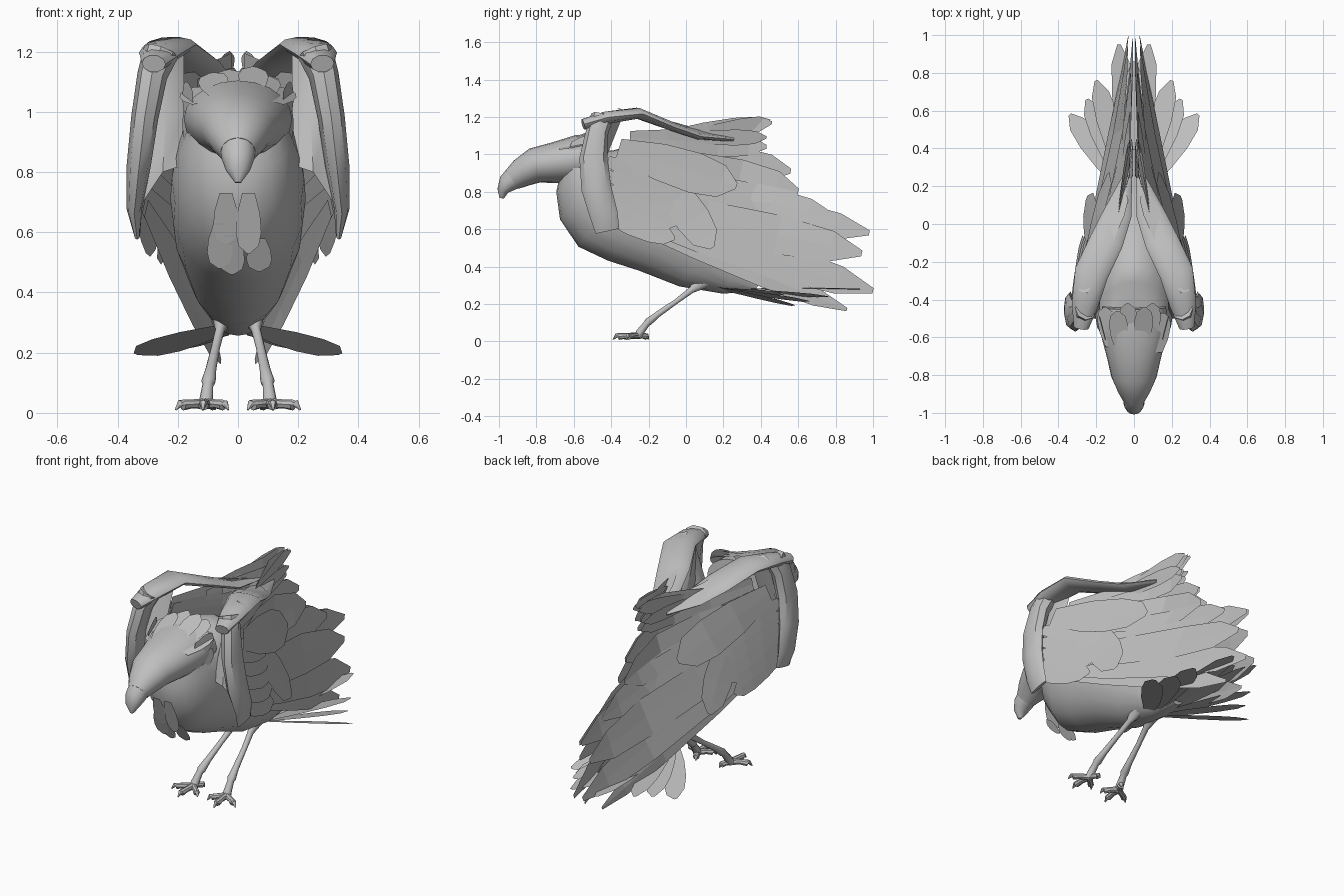
import bpy, bmesh, math
from mathutils import Vector

cube = bpy.data.objects.get("Cube")
if cube:
    bpy.data.objects.remove(cube)

grey = bpy.data.materials.new("plumage grey")
grey.use_nodes = True
colour = (0.52, 0.52, 0.52, 1)
grey.diffuse_color = colour
grey.node_tree.nodes["Principled BSDF"].inputs["Base Color"].default_value = colour
grey.node_tree.nodes["Principled BSDF"].inputs["Roughness"].default_value = 0.8


def finish(name, bm, smooth=True, angle=40):
    mesh = bpy.data.meshes.new(name)
    bm.to_mesh(mesh)
    bm.free()
    mesh.materials.append(grey)
    ob = bpy.data.objects.new(name, mesh)
    bpy.context.collection.objects.link(ob)
    if smooth:
        bpy.ops.object.select_all(action='DESELECT')
        ob.select_set(True)
        bpy.context.view_layer.objects.active = ob
        bpy.ops.object.shade_smooth_by_angle(angle=math.radians(angle))
    return ob


def add_loft(bm, rings, sides=16, s=1):
    """Elliptical rings (x, y, z, half width, half height) across a path."""
    pts = [Vector((s * r[0], r[1], r[2])) for r in rings]
    loops = []
    for i, r in enumerate(rings):
        t = (pts[min(i + 1, len(pts) - 1)] - pts[max(i - 1, 0)]).normalized()
        u = (Vector((1, 0, 0)) - t * t.x).normalized()
        v = t.cross(u)
        loops.append([bm.verts.new(pts[i] + u * r[3] * math.cos(a) + v * r[4] * math.sin(a))
                      for a in (2 * math.pi * k / sides for k in range(sides))])
    faces = [bm.faces.new(loops[0]), bm.faces.new(loops[-1])]
    for a, b in zip(loops, loops[1:]):
        faces += [bm.faces.new((a[k], a[(k + 1) % sides], b[(k + 1) % sides], b[k]))
                  for k in range(sides)]
    bmesh.ops.recalc_face_normals(bm, faces=faces)


def loft(name, rings, sides=16, s=1):
    bm = bmesh.new()
    add_loft(bm, rings, sides, s)
    return finish(name, bm)


# Feather outline: position along the quill, share of full width
OUTLINE = ((0, .5), (.35, .9), (.65, 1), (.87, .8), (1, .15))


def add_feather(bm, base, tip, width, side, hint, place=lambda p: p):
    """Thin vane from base to tip; place() moves points onto a surface."""
    base, tip, side, hint = (Vector(v) for v in (base, tip, side, hint))
    rows = [[bm.verts.new(place(base.lerp(tip, t) + side * (width / 2 * w * c)))
             for c in (-1, 0, 1)] for t, w in OUTLINE]
    for a, b in zip(rows, rows[1:]):
        for c in (0, 1):
            f = bm.faces.new((a[c], a[c + 1], b[c + 1], b[c]))
            f.normal_update()
            if f.normal.dot(hint) < 0:
                f.normal_flip()


# Body, head and beak
loft("body", [(0, -.57, .96, .16, .12), (0, -.54, .91, .18, .19), (0, -.49, .85, .205, .27),
              (0, -.4, .78, .22, .325), (0, -.27, .71, .225, .315), (0, -.1, .62, .215, .285),
              (0, .1, .48, .165, .23), (0, .26, .36, .1, .125), (0, .38, .29, .04, .035)], 20)
loft("head", [(0, -.44, .99, .17, .12), (0, -.57, .975, .18, .13), (0, -.7, .955, .145, .11),
              (0, -.81, .94, .12, .095), (0, -.88, .90, .088, .078), (0, -.93, .865, .058, .06)], 20)
loft("beak", [(0, -.91, .88, .06, .064), (0, -.955, .845, .055, .052),
              (0, -.98, .805, .04, .03), (0, -.985, .765, .01, .012)], 12)

# Ruff behind the crown
bm = bmesh.new()
for x, z, y in ((-.14, 1.08, -.44), (-.08, 1.13, -.46), (-.03, 1.14, -.42),
                (.05, 1.15, -.44), (.09, 1.12, -.42), (.14, 1.08, -.47)):
    add_feather(bm, (x * .9, y - .21, 1.07 - x * x * 2), (x * 1.1, y, z), .1,
                (1, 0, -x * 2), (0, -.4, 1))
for s in (-1, 1):
    for i in range(2):
        add_feather(bm, (s * .15, -.62, 1.04 - i * .08), (s * .185, -.49, 1.05 - i * .09), .11,
                    (0, .3, 1), (s, 0, 0))
finish("nape_feathers", bm, False)

# Loose feathers on the breast
bm = bmesh.new()
for x, z, length in ((-.04, .73, .17), (.035, .73, .2), (-.06, .63, .15), (.07, .58, .11), (-.02, .59, .13)):
    y = -.70 + (.73 - z) * .35
    add_feather(bm, (x, y, z), (x, y + .06, z - length), .085, (1, 0, 0), (0, -1, 0))
finish("breast_feathers", bm, False)

# Tail fan: spread wide and drooping at the sides
bm = bmesh.new()
for x, y, z in ((.34, .58, .195), (.25, .66, .215), (.20, .76, .24), (.08, .95, .28)):
    for s in (-1, 1):
        d = Vector((x, y - .2, 0)).normalized()
        add_feather(bm, (s * x * .15, .19, .28), (s * x, y, z), .12,
                    (s * d.y, -d.x, x), (0, 0, 1))
add_feather(bm, (0, .2, .28), (0, .86, .29), .12, (1, 0, 0), (0, 0, 1))
finish("tail_feathers", bm, False)


def wing_x(y, z):
    """Half span of the folded wing sheet, leaning in towards its top edge."""
    bottom = .6 - .33 * (y + .4)
    top = 1.2 - .42 * (y + .4)
    t = min(max((z - bottom) / (top - bottom), 0), 1)
    low = .345 - .205 * (y + .5)
    high = max(.27 - .36 * (y + .45), .015)
    return max(low + (high - low) * t, .012)


# Base y, z, tip y, z and width, in the side plane
FLIGHT = ((-.4, .68, .86, .17, .12), (-.4, .71, 1.0, .27, .19), (-.35, .76, .94, .47, .21),
          (-.3, .84, .98, .58, .18), (-.3, .90, .8, .66, .18), (-.3, .98, .6, .80, .22),
          (-.3, 1.04, .56, .91, .18), (-.3, 1.09, .43, 1.04, .14),
          (-.1, 1.10, .46, 1.17, .10), (-.1, 1.08, .42, 1.09, .12))


def add_wing_feather(bm, s, f, lift, flare=0):
    y0, z0, y1, z1, w = f
    d = Vector((0, y1 - y0, z1 - z0)).normalized()

    def drape(p):
        x = wing_x(p.y, p.z) + lift + flare * (p.y - y0)
        return Vector((s * x, p.y, p.z))
    add_feather(bm, (0, y0, z0), (0, y1, z1), w, (0, -d.z, d.y), (s, 0, 0), drape)


for s, side in ((1, "left"), (-1, "right")):
    # Long flight feathers
    bm = bmesh.new()
    for i, f in enumerate(FLIGHT):
        add_wing_feather(bm, s, f, .008 * (i % 3) - .01)
    finish(side + "_flight_feathers", bm, False)

    # Rows of small coverts, then the large overlapping ones
    bm = bmesh.new()
    for i in range(5):
        z = .96 - i * .075
        add_wing_feather(bm, s, (-.42, z, -.02 - i * .01, z - .11, .12), .025 - .004 * i, .06)
    for f in ((-.36, 1.03, .27, .83, .22), (-.15, .93, .14, .50, .19)):
        add_wing_feather(bm, s, f, .03, .1)
    finish(side + "_coverts", bm, False)

    # Forearm along the front edge
    loft(side + "_forearm", [(.255, -.45, 1.2, .06, .06), (.285, -.475, 1.12, .05, .06),
                             (.31, -.495, .98, .045, .075), (.33, -.48, .82, .04, .08),
                             (.345, -.44, .68, .026, .075), (.335, -.42, .59, .01, .065)], 8, s)

    # Broad flat upper arm, sloping back until both sides meet
    loft(side + "_upper_arm", [(.28, -.55, 1.16, .04, .03), (.26, -.43, 1.195, .07, .035),
                               (.225, -.26, 1.22, .09, .03), (.145, -.09, 1.155, .09, .025),
                               (.085, .06, 1.10, .075, .02), (.035, .25, 1.08, .025, .012)], 10, s)

    # Skin between the shoulder and the arm
    bm = bmesh.new()
    skin = [[(.19, -.5, .82), (.18, -.42, 1.0), (.18, -.34, 1.2)],
            [(.25, -.5, .80), (.24, -.47, 1.0), (.24, -.40, 1.22)],
            [(.33, -.44, .68), (.30, -.47, .98), (.27, -.42, 1.2)]]
    grid = [[bm.verts.new((s * x, y, z)) for x, y, z in col] for col in skin]
    for a, b in zip(grid, grid[1:]):
        for k in (0, 1):
            quad = (a[k], b[k], b[k + 1], a[k + 1])
            bm.faces.new(quad if s > 0 else quad[::-1])
    finish(side + "_wing_skin", bm)

    # Feathers laid over the upper arm, and upright tips along the back
    bm = bmesh.new()
    for i in range(3):
        x, y = .27 - i * .045, -.36 + i * .1
        add_feather(bm, (s * x, y, 1.24 - i * .03), (s * max(x - .13, .02), y + .34, 1.15 - i * .025),
                    .1, (s * .9, .3, -.3), (0, 0, 1))
    for x, y, z in ((.012, .45, 1.18), (.02, .36, 1.12), (.03, .43, 1.09)):
        add_feather(bm, (s * .09, -.02, 1.09), (s * x, y, z), .09, (s * .15, .1, .95), (s, 0, 0))
    finish(side + "_shoulder_feathers", bm, False)

    # Leg
    loft(side + "_leg", [(.05, .10, .33, .04, .05), (.06, .03, .275, .016, .018),
                         (.075, -.05, .215, .015, .014), (.09, -.15, .145, .018, .017),
                         (.098, -.20, .105, .024, .022), (.10, -.21, .095, .018, .018),
                         (.105, -.245, .05, .022, .022), (.107, -.26, .025, .026, .02)], 10, s)

    # Foot: three front toes and one behind, each with a claw
    bm = bmesh.new()
    for dx, dy in ((-.075, -.07), (.01, -.13), (.1, -.06), (-.03, .06)):
        add_loft(bm, [(.107, -.26, .03, .02, .018), (.107 + dx * .45, -.26 + dy * .45, .03, .016, .015),
                      (.107 + dx * .75, -.26 + dy * .75, .026, .018, .018),
                      (.107 + dx * .85, -.26 + dy * .85, .032, .012, .012),
                      (.107 + dx, -.26 + dy, .01, .003, .003)], 8, s)
    finish(side + "_foot", bm)
